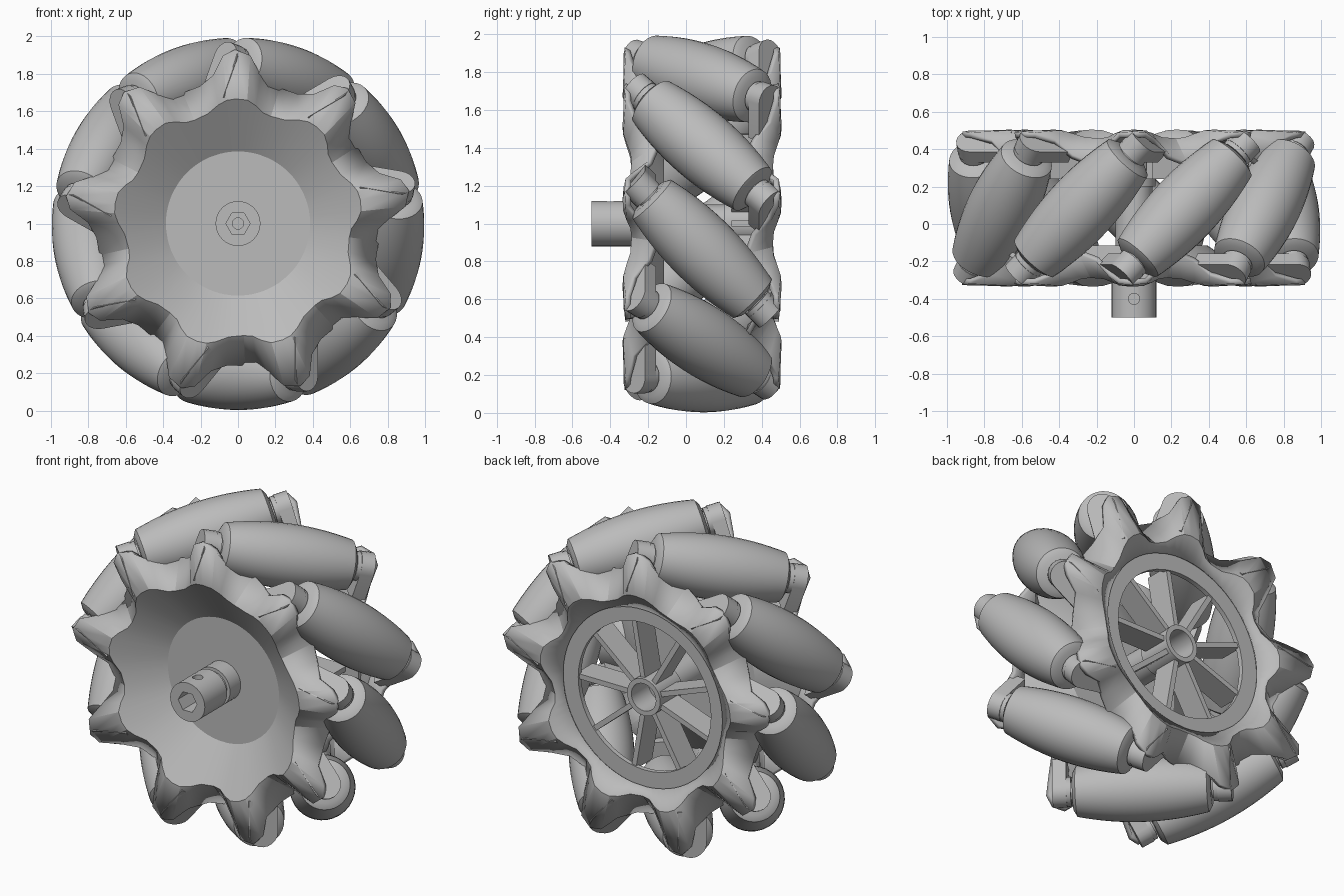
import bpy, bmesh
from math import sin, cos, pi, radians, sqrt
from mathutils import Vector, Matrix

if "Cube" in bpy.data.objects:
    bpy.data.objects.remove(bpy.data.objects["Cube"])

grey = bpy.data.materials.new("light_grey")
grey.use_nodes = True
grey.diffuse_color = (0.5, 0.5, 0.5, 1)
grey.node_tree.nodes["Principled BSDF"].inputs["Base Color"].default_value = (0.5, 0.5, 0.5, 1)

COUNT = 9
MID = 0.085            # middle plane of the wheel body along y
FRONT, BACK = -0.33, 0.5
AXIS_R = 0.81          # distance of roller axes from the wheel axis
FIRST = 70.5           # angle of the first roller


def shade(ob, angle):
    bpy.ops.object.select_all(action='DESELECT')
    ob.select_set(True)
    bpy.context.view_layer.objects.active = ob
    bpy.ops.object.shade_smooth_by_angle(angle=radians(angle))


def finish(name, bm, angle=35):
    bmesh.ops.recalc_face_normals(bm, faces=bm.faces)
    mesh = bpy.data.meshes.new(name)
    bm.to_mesh(mesh)
    bm.free()
    mesh.materials.append(grey)
    ob = bpy.data.objects.new(name, mesh)
    bpy.context.collection.objects.link(ob)
    shade(ob, angle)
    return ob


def frame(n, e, origin):
    """Local x = n, local z = e."""
    w = e.cross(n)
    m = Matrix((n, w, e)).transposed().to_4x4()
    m.translation = origin
    return m


def lathe(bm, profile, m, seg=32, closed=False):
    rings = [[bm.verts.new(m @ Vector((r * cos(2 * pi * i / seg), r * sin(2 * pi * i / seg), t)))
              for i in range(seg)] for r, t in profile]
    pairs = list(zip(rings, rings[1:]))
    if closed:
        pairs.append((rings[-1], rings[0]))
    for a, b in pairs:
        for i in range(seg):
            j = (i + 1) % seg
            bm.faces.new((a[i], a[j], b[j], b[i]))
    if not closed:
        bm.faces.new(rings[0])
        bm.faces.new(rings[-1])


def prism(bm, outline, z0, z1, m):
    low = [bm.verts.new(m @ Vector((x, y, z0))) for x, y in outline]
    top = [bm.verts.new(m @ Vector((x, y, z1))) for x, y in outline]
    bm.faces.new(low)
    bm.faces.new(top)
    for i in range(len(low)):
        j = (i + 1) % len(low)
        bm.faces.new((low[i], low[j], top[j], top[i]))
    return low + top


def roller_frame(k):
    a = radians(FIRST + k * 360 / COUNT)
    n = Vector((cos(a), 0, sin(a)))
    e = Vector((sin(a), 1, -cos(a))).normalized()
    return frame(n, e, n * AXIS_R + Vector((0, MID, 1)))


# Barrel rollers, shaped to roll on the wheel's outer cylinder
HALF = 0.375
barrel = [(0.997 - sqrt(AXIS_R ** 2 + t * t / 2), t)
          for t in [HALF * (i / 8 - 1) for i in range(17)]]
end_r = barrel[0][0]
barrel = [(end_r - 0.035, -HALF - 0.02)] + barrel + [(end_r - 0.035, HALF + 0.02)]
for k in range(COUNT):
    bm = bmesh.new()
    lathe(bm, barrel, roller_frame(k))
    finish("roller_%d" % (k + 1), bm)

# Washers and pins at both roller ends
bm = bmesh.new()
for k in range(COUNT):
    for s in (-1, 1):
        lathe(bm, [(0.065, s * 0.37), (0.065, s * 0.405), (0.085, s * 0.405),
                   (0.085, s * 0.43), (0.07, s * 0.43), (0.07, s * 0.46)], roller_frame(k), 20)
finish("roller_washers", bm)

# Rounded lugs that carry the roller ends, cut flat at the wheel faces
outline = [(-0.2, -0.085)]
outline += [(0.005 + 0.085 * cos(b), 0.085 * sin(b)) for b in [pi * (i / 10 - 0.5) for i in range(11)]]
outline += [(-0.2, 0.085)]
bm = bmesh.new()
for k in range(COUNT):
    for s in (-1, 1):
        for v in prism(bm, outline, s * 0.43, s * 0.51, roller_frame(k)):
            v.co.y = min(max(v.co.y, FRONT), BACK)
finish("roller_lugs", bm)

# Scalloped dished flanges: offset in degrees from lug, outer radius, y, rim radius
STEPS = [(-18, 0.75, -0.15, 0.6), (-13, 0.765, -0.19, 0.61), (-9, 0.80, -0.26, 0.64),
         (-5, 0.90, -0.305, 0.665), (0, 0.93, -0.31, 0.67), (4, 0.90, -0.305, 0.665),
         (8, 0.80, -0.27, 0.645), (14, 0.755, -0.19, 0.61)]


def cone_y(r):
    return -0.13 - (r - 0.39) * 0.68


def flange(name, inner, back):
    bm = bmesh.new()
    rings = [[], [], []]
    for k in range(COUNT):
        for off, ro, yo, rim in STEPS:
            a = FIRST + 20.5 + k * 360 / COUNT + off
            a = radians(2 * FIRST - a if back else a)
            for ring, r, y in zip(rings, (inner, rim, ro), (cone_y(inner), cone_y(rim), yo)):
                y = 2 * MID - y if back else y
                ring.append(bm.verts.new((r * cos(a), y, 1 + r * sin(a))))
    for p, q in zip(rings, rings[1:]):
        for i in range(len(p)):
            j = (i + 1) % len(p)
            bm.faces.new((p[i], p[j], q[j], q[i]))
    if not back:
        bm.faces.new(rings[0])
    ob = finish(name, bm, 25)
    mod = ob.modifiers.new("thickness", 'SOLIDIFY')
    mod.thickness = 0.03
    mod.offset = 0


flange("front_flange", 0.39, False)
flange("back_flange", 0.56, True)

# Flat ring and spokes closing the back
hub = frame(Vector((1, 0, 0)), Vector((0, 1, 0)), Vector((0, 0, 1)))
bm = bmesh.new()
lathe(bm, [(0.57, 0.38), (0.57, 0.41), (0.46, 0.41), (0.46, 0.38)], hub, 48, True)
finish("back_ring", bm)
bm = bmesh.new()
bar = [(0.09, -0.016), (0.48, -0.016), (0.48, 0.016), (0.09, 0.016)]
for k in range(COUNT):
    prism(bm, bar, 0.24, 0.4, hub @ Matrix.Rotation(2 * pi * k / COUNT, 4, 'Z'))
finish("back_spokes", bm)

# Hub tube through the middle
bm = bmesh.new()
lathe(bm, [(0.1, -0.13), (0.1, 0.2), (0.115, 0.2), (0.115, 0.42),
           (0.085, 0.42), (0.085, 0.25), (0.03, 0.25), (0.03, -0.13)], hub, 32, True)
finish("hub_tube", bm)

# Shaft coupler with a hexagonal socket and a set screw hole
bm = bmesh.new()
lathe(bm, [(0.12, -0.5), (0.12, -0.28), (0.1, -0.28), (0.1, -0.25), (0.12, -0.25),
           (0.12, -0.12), (0.03, -0.12), (0.03, -0.5)], hub, 32, True)
coupler = finish("shaft_coupler", bm)
bm = bmesh.new()
lathe(bm, [(0.065, -0.55), (0.065, -0.3)], hub, 6)
socket = finish("socket_cutter", bm)
bm = bmesh.new()
lathe(bm, [(0.03, 0), (0.03, 0.2)], Matrix.Translation((0, -0.4, 1)), 16)
screw = finish("screw_cutter", bm)
bpy.context.view_layer.objects.active = coupler
for cutter in (socket, screw):
    mod = coupler.modifiers.new("cut", 'BOOLEAN')
    mod.operation = 'DIFFERENCE'
    mod.object = cutter
    bpy.ops.object.modifier_apply(modifier=mod.name)
    bpy.data.objects.remove(cutter)
shade(coupler, 35)
